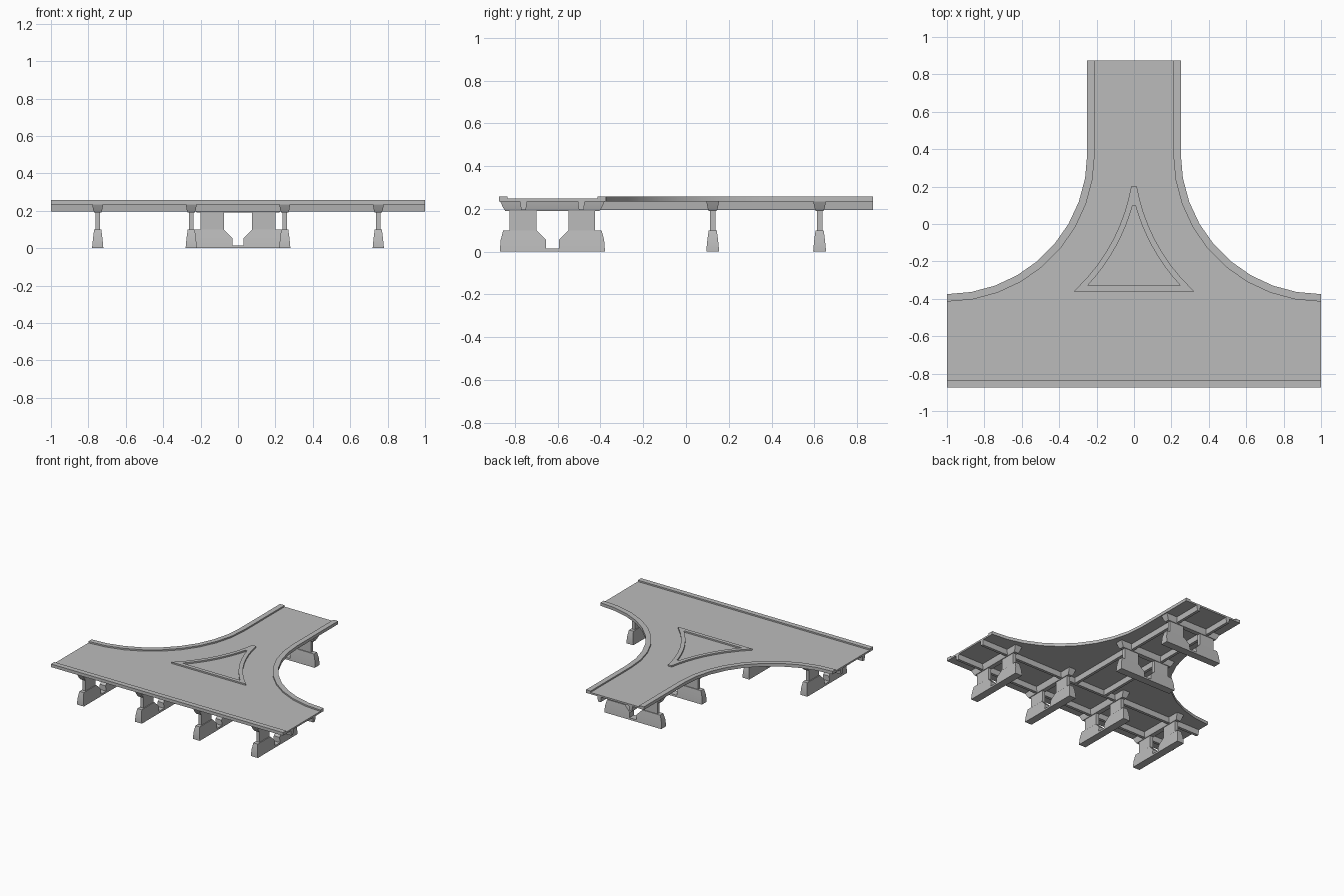
import bpy
import bmesh
from math import sin, cos, pi, sqrt, radians
from mathutils import Matrix

cube = bpy.data.objects.get("Cube")
if cube:
    bpy.data.objects.remove(cube, do_unlink=True)

concrete = bpy.data.materials.new("concrete_grey")
concrete.use_nodes = True
grey = (0.5, 0.5, 0.5, 1)
concrete.diffuse_color = grey
concrete.node_tree.nodes["Principled BSDF"].inputs["Base Color"].default_value = grey

# Main levels and plan sizes
SOFFIT, ROAD, CURB = 0.235, 0.248, 0.259
FRONT, BACK, HALF = -0.875, 0.875, 0.25
MAIN_Y = FRONT + HALF
FILLET_Y, FILLET_R = 0.375, 0.75
CURB_W = 0.04


def finish(name, bm, matrix=None):
    """Turn a bmesh into a shaded object."""
    if matrix:
        bm.transform(matrix)
    bmesh.ops.recalc_face_normals(bm, faces=bm.faces)
    mesh = bpy.data.meshes.new(name)
    bm.to_mesh(mesh)
    bm.free()
    mesh.materials.append(concrete)
    mesh.shade_smooth()
    mesh.set_sharp_from_angle(angle=radians(30))
    obj = bpy.data.objects.new(name, mesh)
    bpy.context.collection.objects.link(obj)
    return obj


def prism(name, outline, low, high):
    """Extrude a plan outline between two heights."""
    bm = bmesh.new()
    face = bm.faces.new([bm.verts.new((x, y, low)) for x, y in outline])
    top = bmesh.ops.extrude_face_region(bm, geom=[face])["geom"]
    for v in top:
        if isinstance(v, bmesh.types.BMVert):
            v.co.z = high
    return finish(name, bm)


def loft(bm, levels):
    """Stack rectangles given as (z, y0, y1, half thickness)."""
    rings = [[bm.verts.new(p) for p in ((-t, a, z), (t, a, z), (t, b, z), (-t, b, z))]
             for z, a, b, t in levels]
    for low, high in zip(rings, rings[1:]):
        for i in range(4):
            j = (i + 1) % 4
            bm.faces.new((low[i], low[j], high[j], high[i]))
    bm.faces.new(rings[0][::-1])
    bm.faces.new(rings[-1])


def mirrored(path):
    return [(-x, y) for x, y in path]


def side_edge(inset):
    """Edge of the deck from the stem end round to the main road end."""
    r = FILLET_R + inset
    arc = [(1 - r * cos(i * pi / 18), FILLET_Y - r * sin(i * pi / 18)) for i in range(10)]
    return [(HALF - inset, BACK)] + arc


# Road slab and its curbs
edge, kerb_line = side_edge(0), side_edge(CURB_W)
slab = kerb_line + [(1, FRONT + CURB_W), (-1, FRONT + CURB_W)] + mirrored(kerb_line)[::-1]
prism("road_slab", slab, SOFFIT, ROAD)
curb = edge + kerb_line[::-1]
prism("left_curb", curb, SOFFIT, CURB)
prism("right_curb", mirrored(curb), SOFFIT, CURB)
prism("front_curb", [(-1, FRONT), (1, FRONT), (1, FRONT + CURB_W), (-1, FRONT + CURB_W)],
      SOFFIT, CURB)


# Triangular traffic island as a raised rim
def island_edge(radius, y_tip, y_base):
    ys = [y_tip + (y_base - y_tip) * i / 8 for i in range(9)]
    side = [(1 - sqrt(radius ** 2 - (y - FILLET_Y) ** 2), y) for y in ys]
    return [(0, y_tip)] + side + [(0, y_base)]


rim = island_edge(1.0, 0.2, -0.36) + island_edge(1.03, 0.1, -0.33)[::-1]
prism("island_rim_left", rim, ROAD - 0.005, CURB)
prism("island_rim_right", mirrored(rim), ROAD - 0.005, CURB)

# Longitudinal girders under both roads
for side in (-1, 1):
    label = "left" if side > 0 else "right"
    for road in ("main", "stem"):
        bm = bmesh.new()
        start, end = (-1, 1) if road == "main" else (MAIN_Y + 0.135, BACK)
        loft(bm, [(0.195, start, end, 0.011), (SOFFIT + 0.003, start, end, 0.017)])
        if road == "main":
            place = Matrix.Translation((0, MAIN_Y + side * 0.135, 0)) @ Matrix.Rotation(pi / 2, 4, "Z")
        else:
            place = Matrix.Translation((side * 0.135, 0, 0))
        finish(f"{road}_girder_{label}", bm, place)


# Twin-legged piers with a tapered cap beam
def pier(name, x, y, angle):
    bm = bmesh.new()
    leg = [(0, 0.03, 0.245, 0.03), (0.015, 0.03, 0.245, 0.029), (0.055, 0.03, 0.242, 0.025),
           (0.1, 0.075, 0.23, 0.019), (0.1, 0.075, 0.2, 0.013), (0.195, 0.075, 0.2, 0.013)]
    loft(bm, leg)
    loft(bm, [(z, -b, -a, t) for z, a, b, t in leg])
    loft(bm, [(0, -0.03, 0.03, 0.03), (0.015, -0.03, 0.03, 0.029)])
    loft(bm, [(0.19, -0.22, 0.22, 0.018), (0.205, -0.23, 0.024, 0.024)][:1]
         + [(0.205, -0.23, 0.23, 0.024), (SOFFIT + 0.002, -0.245, 0.245, 0.03)])
    finish(name, bm, Matrix.Translation((x, y, 0)) @ Matrix.Rotation(angle, 4, "Z"))


for i in range(4):
    pier(f"main_pier_{i + 1}", -0.75 + 0.5 * i, MAIN_Y, 0)
for i in range(2):
    pier(f"stem_pier_{i + 1}", 0, 0.125 + 0.5 * i, pi / 2)
